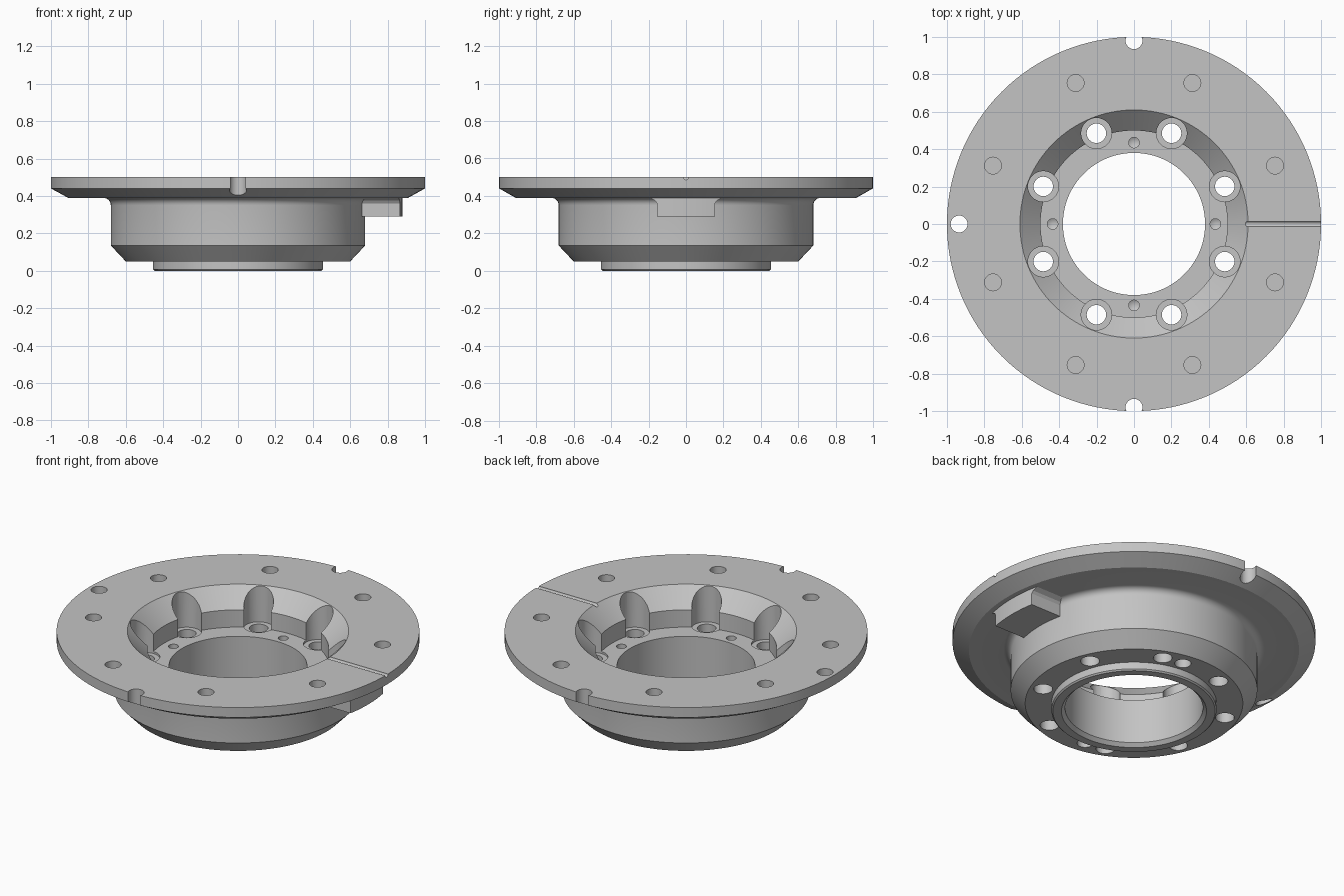
import bpy, bmesh, math
from mathutils import Matrix, Vector

cube = bpy.data.objects.get("Cube")
if cube:
    bpy.data.objects.remove(cube, do_unlink=True)

metal = bpy.data.materials.new("light grey metal")
metal.use_nodes = True
grey = (0.55, 0.55, 0.55, 1)
metal.diffuse_color = grey
metal.node_tree.nodes["Principled BSDF"].inputs["Base Color"].default_value = grey


def lathe(bm, profile, x=0, y=0, steps=32):
    """Spin an (r, z) profile about a vertical axis through (x, y)."""
    verts = [bm.verts.new((x + r, y, z)) for r, z in profile]
    edges = [bm.edges.new(pair) for pair in zip(verts, verts[1:])]
    if profile[0][0] > 0:
        edges.append(bm.edges.new((verts[-1], verts[0])))
    bmesh.ops.spin(bm, geom=verts + edges, cent=(x, y, 0), axis=(0, 0, 1),
                   angle=math.tau, steps=steps)


def drill(bm, x, y, radius, low, high, tip=0):
    lathe(bm, [(0, low - tip), (radius, low), (radius, high), (0, high)], x, y)


def finish(bm, name):
    bmesh.ops.remove_doubles(bm, verts=bm.verts, dist=1e-5)
    bmesh.ops.recalc_face_normals(bm, faces=bm.faces)
    mesh = bpy.data.meshes.new(name)
    bm.to_mesh(mesh)
    bm.free()
    mesh.materials.append(metal)
    obj = bpy.data.objects.new(name, mesh)
    bpy.context.collection.objects.link(obj)
    return obj


def combine(obj, tool, operation):
    """Apply a boolean, drop the tool and smooth the round surfaces."""
    mod = obj.modifiers.new("cut", "BOOLEAN")
    mod.operation, mod.object, mod.solver = operation, tool, "EXACT"
    bpy.ops.object.select_all(action="DESELECT")
    bpy.context.view_layer.objects.active = obj
    obj.select_set(True)
    bpy.ops.object.modifier_apply(modifier=mod.name)
    bpy.data.objects.remove(tool, do_unlink=True)
    bpy.ops.object.shade_smooth_by_angle(angle=math.radians(25))


def polar(radius, degrees):
    a = math.radians(degrees)
    return radius * math.cos(a), radius * math.sin(a)


# Flanged hub: fillet under the flange, then the full section
fillet = [(0.72 - 0.04 * math.cos(a), 0.35 + 0.04 * math.sin(a))
          for a in (i * math.pi / 12 for i in range(7))]
section = [(0.40, 0), (0.447, 0), (0.455, 0.008), (0.455, 0.05), (0.60, 0.05),
           (0.68, 0.135)] + fillet + [
           (0.91, 0.39), (1, 0.44), (1, 0.5), (0.61, 0.5), (0.5, 0.395),
           (0.5, 0.29), (0.38, 0.29), (0.38, 0.02)]
bm = bmesh.new()
lathe(bm, section, steps=128)
hub = finish(bm, "flanged_hub")

# All holes, pockets and notches as one cutter
bm = bmesh.new()
for i in range(8):
    angle = 22.5 + 45 * i
    # Counterbored through holes around the floor
    lathe(bm, [(0, -0.1), (0.052, -0.1), (0.052, 0.278), (0.082, 0.278),
               (0.082, 0.6), (0, 0.6)], *polar(0.525, angle))
    # Blind holes in the flange
    drill(bm, *polar(0.816, angle), 0.045, 0.43, 0.6)
# Small drilled holes with conical bottoms
for i in range(4):
    drill(bm, *polar(0.435, 90 * i), 0.028, 0.22, 0.34, tip=0.016)
# Opposite pair of holes in the lower face
for angle in (81.5, 261.5):
    drill(bm, *polar(0.515, angle), 0.045, -0.1, 0.17)
# Edge notches and the hole beside the rim
for x, y in ((0, 0.98), (0, -0.98), (-0.935, 0)):
    drill(bm, x, y, 0.045, 0.3, 0.6)
# Fine radial groove across the flange
bmesh.ops.create_cone(bm, cap_ends=True, segments=16, radius1=0.014, radius2=0.014,
                      depth=0.5, matrix=Matrix.Translation((0.8, 0, 0.5))
                      @ Matrix.Rotation(math.pi / 2, 4, "Y"))
combine(hub, finish(bm, "hole_cutter"), "DIFFERENCE")

# Tab under the flange: flared prism with a curved outer end
bm = bmesh.new()
outline = [(-0.155, 0.29), (0.155, 0.29), (0.155, 0.36), (0.165, 0.375),
           (0.195, 0.392), (0.195, 0.41), (-0.195, 0.41), (-0.195, 0.392),
           (-0.165, 0.375), (-0.155, 0.36)]
face = bm.faces.new([bm.verts.new((0.62, y, z)) for y, z in outline])
end = bmesh.ops.extrude_face_region(bm, geom=[face])["geom"]
bmesh.ops.translate(bm, vec=Vector((0.4, 0, 0)),
                    verts=[v for v in end if isinstance(v, bmesh.types.BMVert)])
tab = finish(bm, "locating_tab")
bm = bmesh.new()
lathe(bm, [(0, 0.2), (0.88, 0.2), (0.88, 0.6), (0, 0.6)], steps=128)
combine(tab, finish(bm, "tab_trimmer"), "INTERSECT")
